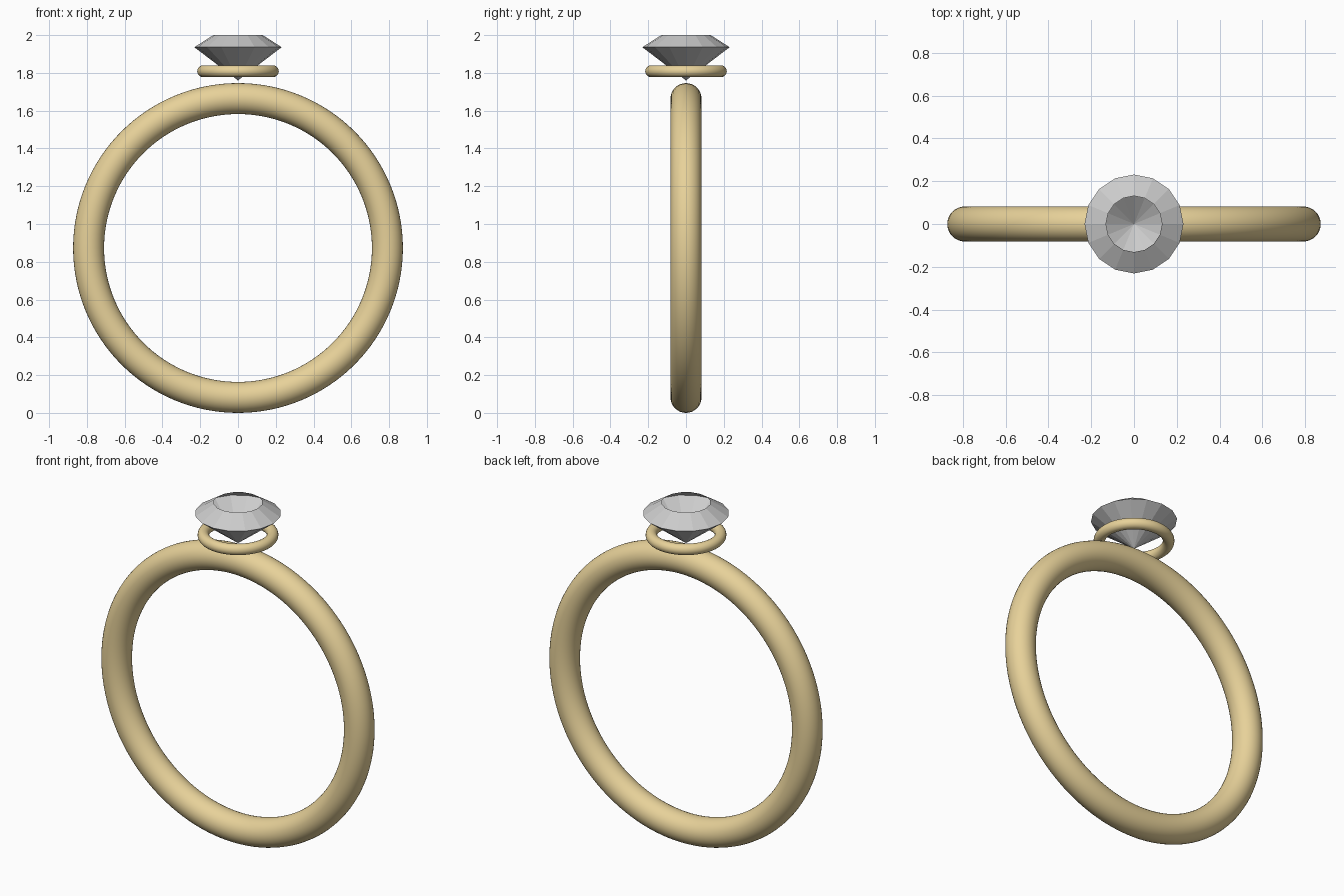
import bpy, bmesh
from math import pi, cos, sin

if "Cube" in bpy.data.objects:
    bpy.data.objects.remove(bpy.data.objects["Cube"])

gold = bpy.data.materials.new("gold")
gold.diffuse_color = (0.8, 0.64, 0.32, 1)
gold.use_nodes = True
gold.node_tree.nodes["Principled BSDF"].inputs["Base Color"].default_value = gold.diffuse_color


def torus(name, major, minor, z, rot, seg, sides):
    bpy.ops.mesh.primitive_torus_add(
        major_radius=major, minor_radius=minor, major_segments=seg,
        minor_segments=sides, location=(0, 0, z), rotation=rot)
    ob = bpy.context.object
    ob.name = name
    ob.data.materials.append(gold)
    bpy.ops.object.shade_smooth()
    return ob


# Upright finger band and the small flat ring that holds the stone
torus("band", 0.791, 0.082, 0.873, (pi / 2, 0, 0), 128, 32)
torus("stone_setting", 0.185, 0.031, 1.809, (0, 0, 0), 64, 20)

# Faceted stone: 16-sided crown with open table, girdle, pointed pavilion
N = 16
bm = bmesh.new()


def ring(radius, z):
    return [bm.verts.new((radius * cos(2 * pi * i / N),
                          radius * sin(2 * pi * i / N), z)) for i in range(N)]


table = ring(0.131, 2.0)
girdle = ring(0.231, 1.936)
tip = bm.verts.new((0, 0, 1.76))
for i in range(N):
    j = (i + 1) % N
    bm.faces.new((girdle[i], girdle[j], table[j], table[i]))
    bm.faces.new((girdle[j], girdle[i], tip))
mesh = bpy.data.meshes.new("stone")
bm.to_mesh(mesh)
bm.free()
stone = bpy.data.objects.new("stone", mesh)
bpy.context.collection.objects.link(stone)
